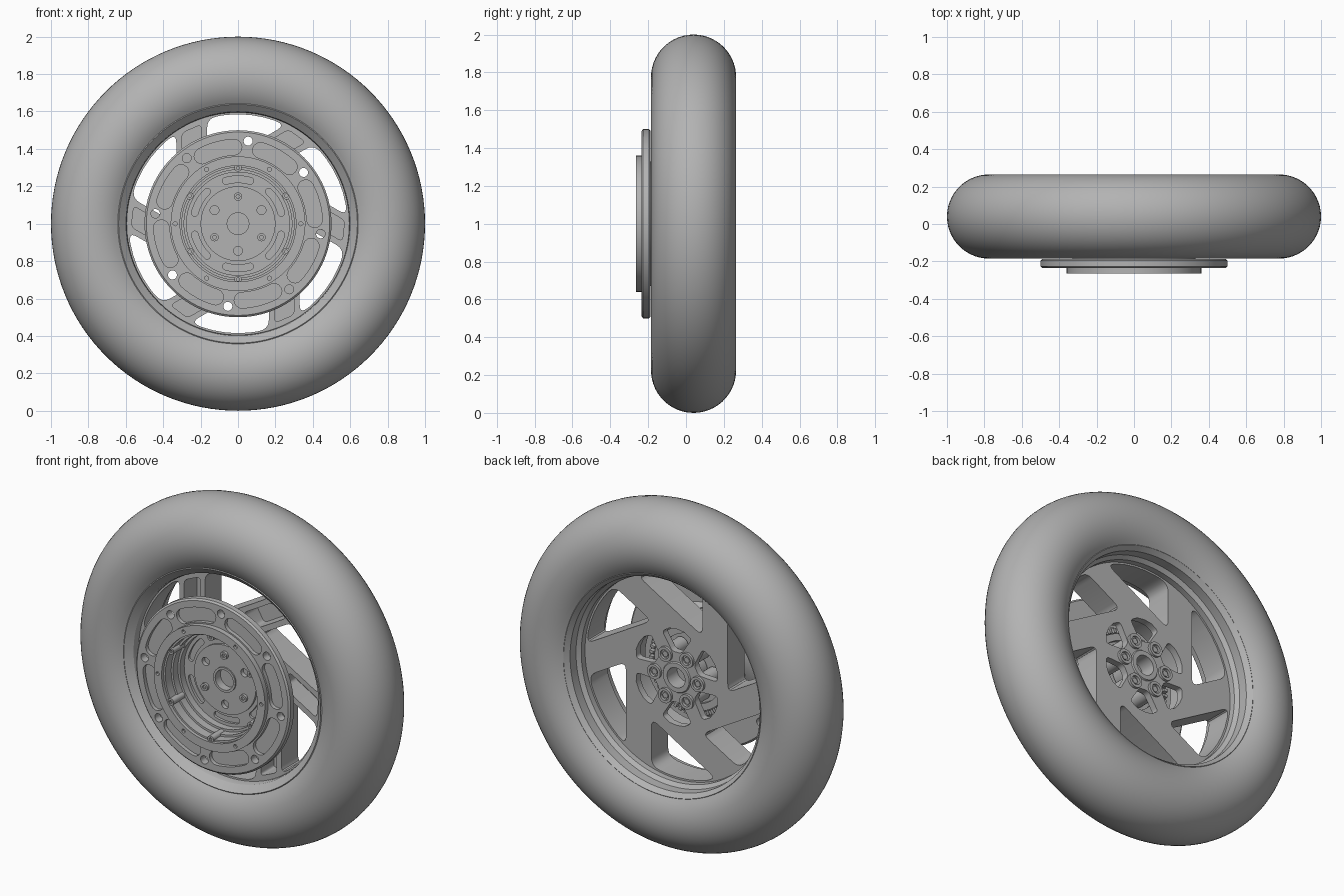
import bpy, bmesh
from math import sin, cos, pi, radians, asin, acos, degrees
from mathutils import Vector

cube = bpy.data.objects.get("Cube")
if cube:
    bpy.data.objects.remove(cube)

grey = bpy.data.materials.new("plain grey")
grey.use_nodes = True
GREY = (0.45, 0.45, 0.45, 1)
grey.diffuse_color = GREY
grey.node_tree.nodes["Principled BSDF"].inputs["Base Color"].default_value = GREY


def polar(r, deg, centre=(0, 0)):
    return (centre[0] + r * cos(radians(deg)), centre[1] + r * sin(radians(deg)))


def circle(r, centre=(0, 0), n=24):
    return [polar(r, 360 * i / n, centre) for i in range(n)]


def turn(points, deg):
    c, s = cos(radians(deg)), sin(radians(deg))
    return [(x * c - z * s, x * s + z * c) for x, z in points]


def arc_slot(r, half_width, start, end, n=8):
    """Curved slot with round ends."""
    step = (end - start) / n
    pts = [polar(r + half_width, start + i * step) for i in range(n + 1)]
    pts += [polar(half_width, end + 180 * i / n, polar(r, end)) for i in range(1, n)]
    pts += [polar(r - half_width, end - i * step) for i in range(n + 1)]
    pts += [polar(half_width, start + 180 + 180 * i / n, polar(r, start)) for i in range(1, n)]
    return pts


def soften(points, corners, d, n=5):
    """Round the chosen corners of an outline."""
    out = []
    for i, p in enumerate(points):
        if i not in corners:
            out.append(p)
            continue
        p = Vector(p)
        a = p + (Vector(points[i - 1]) - p).normalized() * d
        b = p + (Vector(points[(i + 1) % len(points)]) - p).normalized() * d
        for k in range(n + 1):
            t = k / n
            out.append(tuple(a * (1 - t) ** 2 + p * 2 * t * (1 - t) + b * t * t))
    return out


def finish(name, bm):
    bmesh.ops.recalc_face_normals(bm, faces=bm.faces[:])
    me = bpy.data.meshes.new(name)
    bm.to_mesh(me)
    bm.free()
    me.materials.append(grey)
    ob = bpy.data.objects.new(name, me)
    bpy.context.collection.objects.link(ob)
    return ob


def smooth(ob, deg=32):
    bpy.ops.object.select_all(action='DESELECT')
    ob.select_set(True)
    bpy.context.view_layer.objects.active = ob
    bpy.ops.object.shade_smooth_by_angle(angle=radians(deg))


def lathe(name, profile, segs=96):
    """Spin a closed (radius, y) profile about the axle."""
    bm = bmesh.new()
    rings = []
    for i in range(segs):
        a = 2 * pi * i / segs
        rings.append([bm.verts.new((r * cos(a), y, 1 + r * sin(a))) for r, y in profile])
    n = len(profile)
    for i in range(segs):
        a, b = rings[i], rings[(i + 1) % segs]
        for j in range(n):
            k = (j + 1) % n
            bm.faces.new((a[j], a[k], b[k], b[j]))
    return finish(name, bm)


def prisms(name, items):
    """Each item is (outline, y0, y1), extruded along the axle."""
    bm = bmesh.new()
    for outline, y0, y1 in items:
        lo = [bm.verts.new((x, y0, 1 + z)) for x, z in outline]
        hi = [bm.verts.new((x, y1, 1 + z)) for x, z in outline]
        bm.faces.new(lo)
        bm.faces.new(hi)
        for i in range(len(lo)):
            j = (i + 1) % len(lo)
            bm.faces.new((lo[i], lo[j], hi[j], hi[i]))
    return finish(name, bm)


def cut(target, items):
    cutter = prisms("cutter", items)
    cutter.hide_render = True
    mod = target.modifiers.new("cut", 'BOOLEAN')
    mod.operation = 'DIFFERENCE'
    mod.solver = 'EXACT'
    mod.object = cutter
    bpy.context.view_layer.objects.active = target
    bpy.ops.object.modifier_apply(modifier=mod.name)
    bpy.data.objects.remove(cutter)


SIXTHS = range(0, 360, 60)

# Tyre: thick round section, open towards the rim
MID = 0.04
section = [(0.775 + 0.225 * cos(radians(a)), MID + 0.225 * sin(radians(a)))
           for a in [-127 + 254 * i / 36 for i in range(37)]]
smooth(lathe("tyre", section, 128), 45)

# Rim barrel with flared lips
smooth(lathe("rim", [(0.638, -0.145), (0.6, -0.11), (0.595, -0.09), (0.595, 0.12), (0.615, 0.14),
                     (0.615, 0.195), (0.638, 0.222), (0.66, 0.21), (0.66, -0.13)], 128))

# Spoke plate: swept windows, hollow front, small windows round the hub
plate = prisms("spokes", [(circle(0.605, n=96), -0.07, 0.085)])
R, OFF = 0.585, 0.165
a1 = degrees(acos(-OFF / R))
a2 = 30 + degrees(asin(2 * OFF / R))
corner = (-OFF, OFF * 3 ** 0.5)
arc = [polar(R, a2 + (a1 - a2) * t) for t in (0, 0.15, 0.3, 0.45, 0.6, 0.75, 0.85, 1)]
window = soften([corner] + arc, {0, 1, len(arc)}, 0.05)
pocket = soften([(-0.3, 0.27), (-0.197, 0.27), (-0.197, 0.53), (-0.3, 0.485)], {0, 1, 2, 3}, 0.025)
hub_window = soften([polar(0.15, 18), polar(0.265, 9), polar(0.28, 20), polar(0.282, 30),
                     polar(0.28, 40), polar(0.265, 51), polar(0.15, 42)], {0, 1, 5, 6}, 0.022)
cut(plate, [(turn(window, a), -0.2, 0.2) for a in SIXTHS])
cut(plate, [(turn(pocket, a), -0.2, 0.05) for a in SIXTHS] + [(circle(0.312, n=64), -0.2, 0.045)])
cut(plate, [(turn(hub_window, a), -0.2, 0.2) for a in SIXTHS] + [(circle(0.06, n=32), -0.2, 0.2)])
smooth(plate)

# Drum: wide front disc, raised flange and stepped cup
drum = lathe("drum", [(0.31, -0.265), (0.36, -0.265), (0.36, -0.235), (0.49, -0.235), (0.5, -0.226),
                      (0.5, -0.195), (0.49, -0.187), (0.33, -0.187), (0.315, -0.17), (0.305, -0.11),
                      (0.275, -0.1), (0.275, -0.065), (0.24, -0.065), (0.24, -0.05), (0.2, -0.05),
                      (0.2, -0.07), (0.07, -0.07), (0.07, -0.12), (0.2, -0.12), (0.2, -0.105),
                      (0.275, -0.105), (0.275, -0.145), (0.288, -0.145), (0.288, -0.19),
                      (0.3, -0.19), (0.3, -0.245), (0.31, -0.245)])
eighths = [45 * i for i in range(8)]
cut(drum, [(arc_slot(0.41, 0.042, 93 + a, 118 + a), -0.3, -0.212) for a in eighths]
    + [(circle(0.024, polar(0.445, 83 + a)), -0.3, -0.1) for a in eighths]
    + [(circle(0.011, polar(0.336, a), 12), -0.3, -0.25) for a in SIXTHS]
    + [(arc_slot(0.238, 0.018, 14 + a, 46 + a), -0.2, -0.09) for a in SIXTHS]
    + [(circle(0.024, polar(0.145, a), 16), -0.2, -0.095) for a in (30, 150, 270)])
smooth(drum)

# Hub tube with a closed middle
smooth(lathe("hub", [(0.058, -0.128), (0.072, -0.128), (0.072, -0.07), (0.1, -0.06), (0.1, 0.07),
                     (0.085, 0.092), (0.058, 0.092)], 48))
smooth(prisms("hub_core", [(circle(0.06, n=32), -0.08, 0.0)]))

# Hub bolts, set in raised bosses at the back
bosses = prisms("bolt_bosses", [(circle(0.043, polar(0.14, a)), -0.06, 0.1) for a in SIXTHS])
cut(bosses, [(circle(0.027, polar(0.14, a)), 0.075, 0.2) for a in SIXTHS])
smooth(bosses)
smooth(prisms("bolts", [(circle(0.018, polar(0.14, a), 6), 0.05, 0.093) for a in SIXTHS]))

# Small screws in the cup floor
screws = prisms("floor_screws", [(circle(0.022, polar(0.145, a), 16), -0.12, -0.136) for a in (90, 210, 330)])
cut(screws, [(circle(0.011, polar(0.145, a), 6), -0.2, -0.127) for a in (90, 210, 330)])
smooth(screws)

# Lugs on the cup wall
lugs = prisms("wall_lugs", [(circle(0.02, polar(0.298, a + 30), 16), -0.255, -0.15) for a in SIXTHS])
cut(lugs, [(circle(0.009, polar(0.298, a + 30), 10), -0.3, -0.24) for a in SIXTHS])
smooth(lugs)

# Tooth ring behind the drum
tooth = [(0.243, -0.008), (0.268, -0.008), (0.268, 0.008), (0.243, 0.008)]
prisms("tooth_ring", [(turn(tooth, 7.5 * i), -0.07, -0.04) for i in range(48)])
